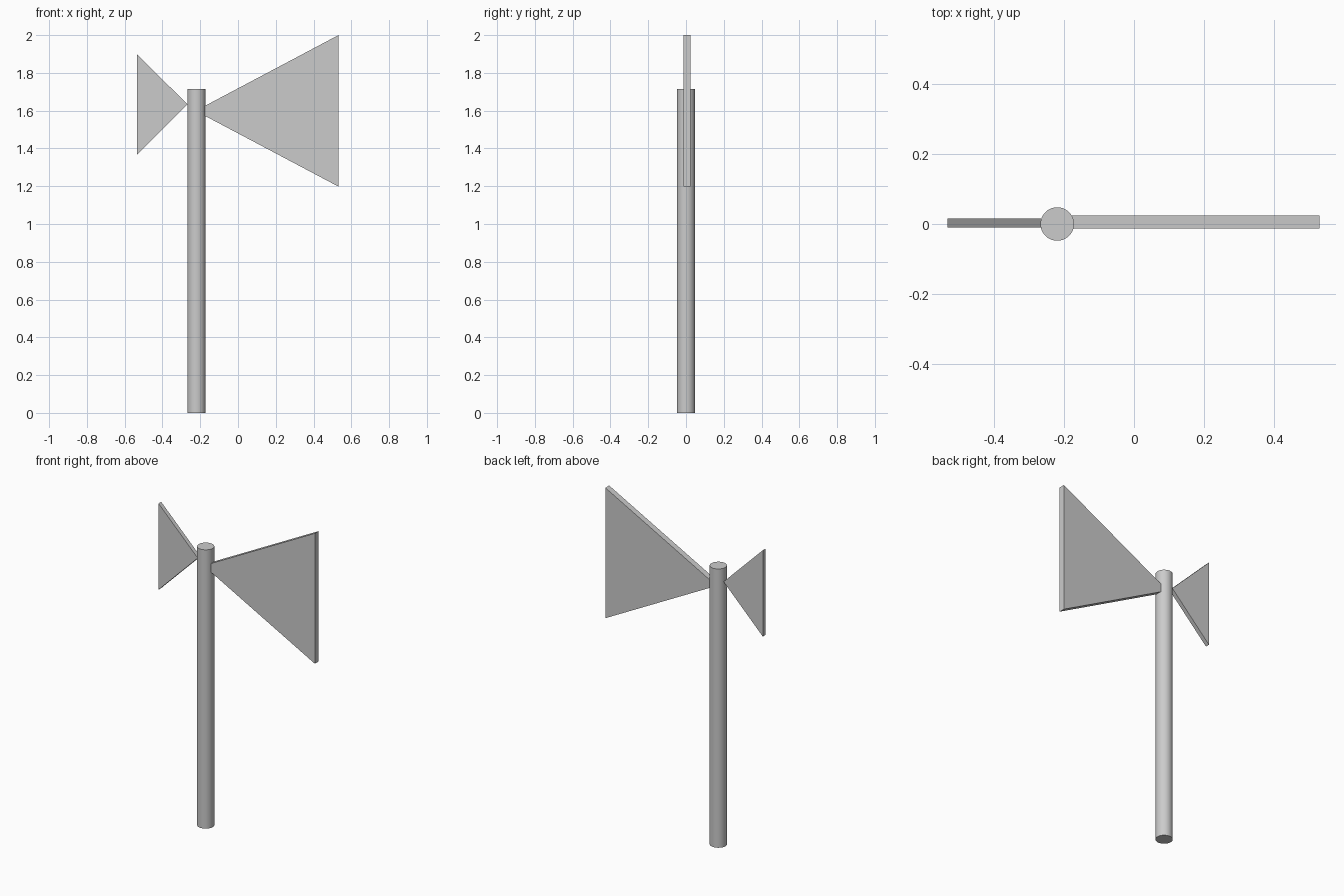
import bpy, bmesh

if "Cube" in bpy.data.objects:
    bpy.data.objects.remove(bpy.data.objects["Cube"])


def blade(name, apex_x, apex_z, end_x, z_low, z_high, y_front, y_back):
    """Triangular plate in the xz plane, given thickness along y."""
    bm = bmesh.new()
    outline = [(apex_x, apex_z), (end_x, z_low), (end_x, z_high)]
    face = bm.faces.new([bm.verts.new((x, y_front, z)) for x, z in outline])
    new = bmesh.ops.extrude_face_region(bm, geom=[face])["geom"]
    verts = [g for g in new if isinstance(g, bmesh.types.BMVert)]
    bmesh.ops.translate(bm, verts=verts, vec=(0, y_back - y_front, 0))
    bmesh.ops.recalc_face_normals(bm, faces=bm.faces)
    mesh = bpy.data.meshes.new(name)
    bm.to_mesh(mesh)
    bm.free()
    obj = bpy.data.objects.new(name, mesh)
    bpy.context.collection.objects.link(obj)
    return obj


# Round post
bpy.ops.mesh.primitive_cylinder_add(vertices=48, radius=0.048, depth=1.715,
                                    location=(-0.22, 0, 0.8575))
bpy.context.object.name = "post"
bpy.ops.object.shade_smooth_by_angle()

# Large blade, its point sunk into the post
blade("large_blade", -0.225, 1.599, 0.532, 1.198, 2.0, -0.013, 0.024)

# Small blade, its point touching the post
blade("small_blade", -0.267, 1.633, -0.534, 1.367, 1.898, -0.010, 0.016)
